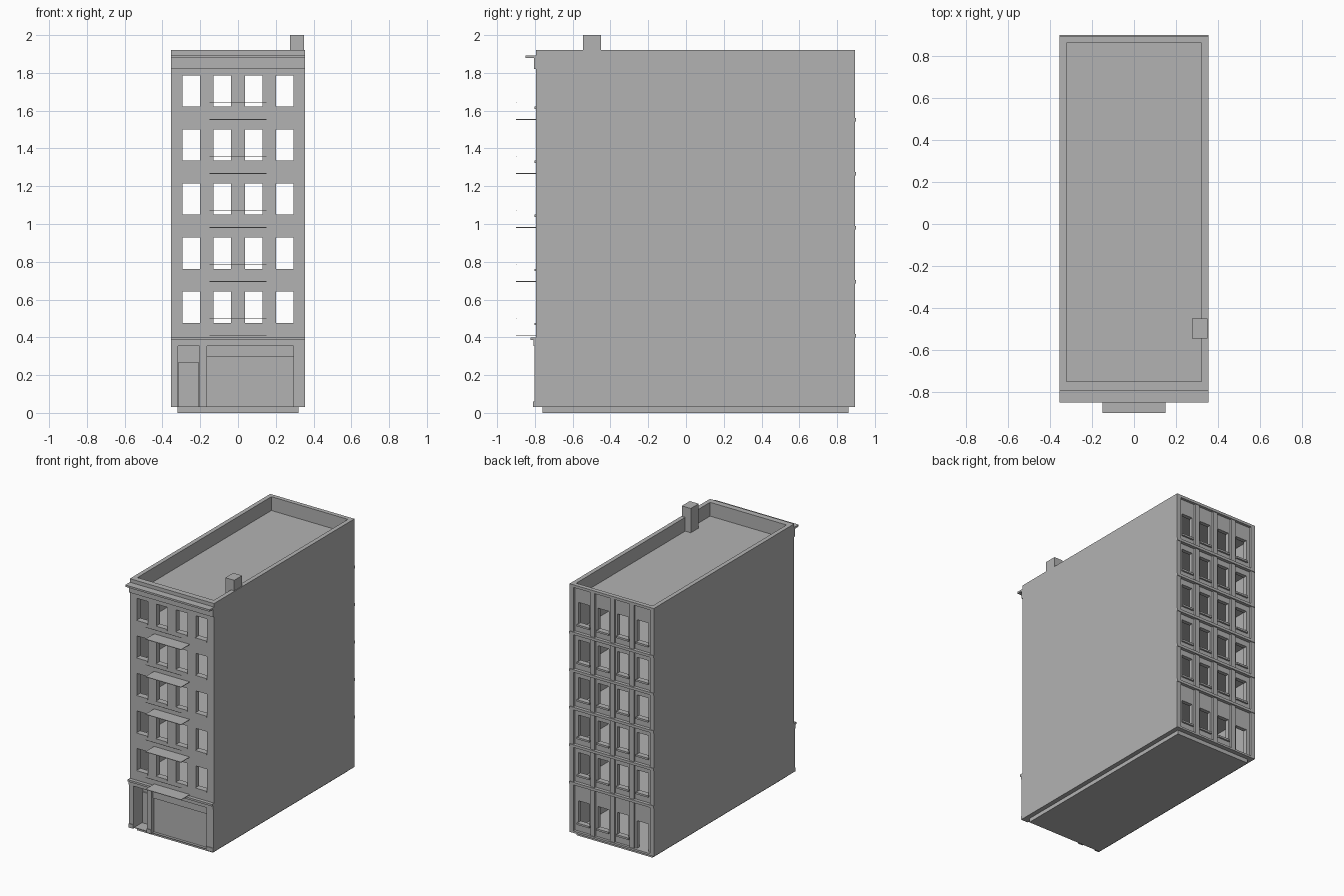
import bpy, bmesh
from mathutils import Vector

old = bpy.data.objects.get("Cube")
if old:
    bpy.data.objects.remove(old, do_unlink=True)

GREY = (0.448, 0.448, 0.448, 1)
mat = bpy.data.materials.new("plain_grey")
mat.use_nodes = True
mat.diffuse_color = GREY
mat.node_tree.nodes["Principled BSDF"].inputs["Base Color"].default_value = GREY


def boxes(name, spans):
    """One object from boxes given as (x0, x1, y0, y1, z0, z1)."""
    bm = bmesh.new()
    for x0, x1, y0, y1, z0, z1 in spans:
        verts = bmesh.ops.create_cube(bm, size=1)["verts"]
        size = Vector((x1 - x0, y1 - y0, z1 - z0))
        mid = Vector((x0 + x1, y0 + y1, z0 + z1)) / 2
        for v in verts:
            v.co = v.co * size + mid
    mesh = bpy.data.meshes.new(name)
    bm.to_mesh(mesh)
    bm.free()
    mesh.materials.append(mat)
    obj = bpy.data.objects.new(name, mesh)
    bpy.context.collection.objects.link(obj)
    return obj


def cut(target, name, spans):
    """Subtract separate boxes from the target and drop the cutter."""
    cutter = boxes(name, spans)
    cutter.hide_render = True
    mod = target.modifiers.new(name, 'BOOLEAN')
    mod.operation = 'DIFFERENCE'
    mod.solver = 'EXACT'
    mod.object = cutter
    bpy.context.view_layer.objects.active = target
    bpy.ops.object.modifier_apply(modifier=mod.name)
    bpy.data.objects.remove(cutter, do_unlink=True)


W = 0.355                     # half width
FRONT, BACK = -0.795, 0.875   # wall planes
RIM = 0.895                   # outermost back plane
BASE, TOP, ROOF = 0.03, 1.92, 1.815
STOREY = 0.286
floors = [0.41 + STOREY * i for i in range(5)]
columns = [-0.248, -0.083, 0.083, 0.248]
HALF = 0.047                  # half window width

# Main block, hollowed into rooms with a sunken roof
body = boxes("building_body", [(-W, W, FRONT, BACK, BASE, TOP)])
cut(body, "roof_cut", [(-0.322, 0.322, -0.75, 0.862, ROOF, 2.1)])
rooms = [(-0.325, 0.325, -0.755, 0.845, f, f + STOREY - 0.025) for f in floors]
rooms[-1] = rooms[-1][:5] + (ROOF - 0.015,)
rooms.append((-0.325, 0.325, -0.6, 0.845, 0.045, 0.385))
cut(body, "room_cut", rooms)

# Window openings, front and back
cut(body, "front_window_cut",
    [(c - HALF, c + HALF, -0.9, -0.72, f + 0.067, f + 0.232)
     for f in floors for c in columns])
cut(body, "back_window_cut",
    [(c - HALF, c + HALF, 0.8, 1, f + 0.067, f + 0.232)
     for f in floors for c in columns]
    + [(c - HALF, c + HALF, 0.8, 1, 0.11, 0.275) for c in columns[1:]]
    + [(columns[0] - HALF, columns[0] + HALF, 0.8, 1, 0.045, 0.255)])

# Entrance and shop front recesses
cut(body, "ground_floor_cut", [(-0.318, -0.205, -0.9, -0.69, 0.035, 0.355),
                               (-0.165, 0.295, -0.9, -0.775, 0.035, 0.355)])

boxes("foundation", [(-0.32, 0.32, -0.76, 0.86, 0, BASE)])
boxes("chimney", [(0.275, 0.35, -0.545, -0.45, ROOF - 0.01, 2)])

# Front sills
boxes("front_sills", [(c - HALF, c + HALF, -0.802, -0.78, f + 0.055, f + 0.067)
                      for f in floors for c in columns])

# Balconies: thin plates with a slim front rail
for i, f in enumerate(floors):
    boxes(f"balcony_{i + 1}", [(-0.15, 0.15, -0.9, FRONT, f - 0.003, f + 0.001)])
    boxes(f"balcony_rail_{i + 1}", [(-0.15, 0.15, -0.9, -0.897, f + 0.089, f + 0.092)])

# Top cornice and frieze
boxes("top_cornice", [(-W, W, -0.85, -0.78, 1.879, 1.893),
                      (-W, W, -0.806, -0.78, 1.82, 1.879)])

# Shop front: pilasters with bases, moulding, transom and door
posts = [(-W, -0.318), (-0.205, -0.165), (0.295, W)]
boxes("shop_pilasters", [(a, b, -0.803, -0.77, BASE, 0.355) for a, b in posts])
boxes("pilaster_bases", [(a, b, -0.809, -0.77, BASE, 0.06) for a, b in posts])
boxes("shop_cornice", [(-W, W, -0.808, -0.78, 0.355, 0.385),
                       (-W, W, -0.822, -0.78, 0.385, 0.4)])
boxes("shop_transom", [(-0.165, 0.295, -0.785, -0.77, 0.295, 0.355)])
boxes("entrance_door", [(-0.315, -0.21, -0.7, -0.685, 0.035, 0.27)])

# Back wall: ribs between windows, floor ledges, sills and coping
boxes("back_corner_strips", [(-W, -0.322, 0.87, RIM, BASE, TOP),
                             (0.322, W, 0.87, RIM, BASE, TOP)])
boxes("back_ribs", [(x - 0.018, x + 0.018, 0.87, 0.889, BASE, TOP - 0.01)
                    for x in (-0.165, 0, 0.165)])
boxes("back_ledges", [(-W, W, 0.87, 0.9, f - 0.012, f + 0.008) for f in floors])
boxes("back_sills", [(c - HALF - 0.005, c + HALF + 0.005, 0.87, 0.888, z - 0.014, z)
                     for z in [f + 0.067 for f in floors] + [0.11]
                     for c in columns if z > 0.2 or c > -0.2])
boxes("back_coping", [(-W, W, 0.862, RIM, TOP - 0.02, TOP)])
boxes("back_plinth", [(-W, W, 0.87, RIM, BASE, 0.045)])
